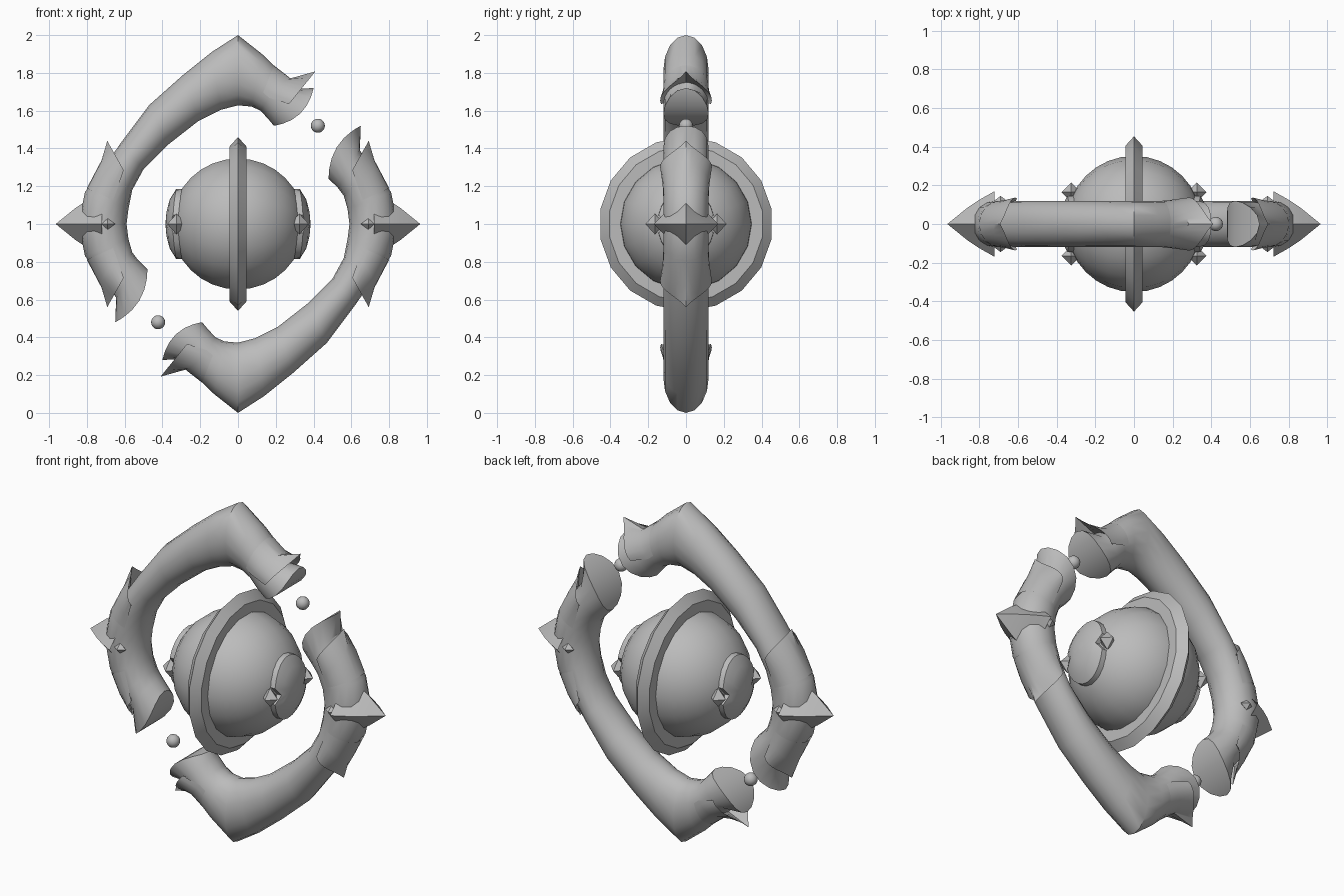
import bpy, bmesh, math
from mathutils import Vector

if "Cube" in bpy.data.objects:
    bpy.data.objects.remove(bpy.data.objects["Cube"])

grey = bpy.data.materials.new("plain_grey")
grey.diffuse_color = (0.5, 0.5, 0.5, 1)
grey.use_nodes = True
grey.node_tree.nodes["Principled BSDF"].inputs["Base Color"].default_value = grey.diffuse_color


def finish(bm, name, angle=35):
    bmesh.ops.recalc_face_normals(bm, faces=bm.faces)
    me = bpy.data.meshes.new(name)
    bm.to_mesh(me)
    bm.free()
    me.materials.append(grey)
    ob = bpy.data.objects.new(name, me)
    bpy.context.collection.objects.link(ob)
    bpy.context.view_layer.objects.active = ob
    ob.select_set(True)
    bpy.ops.object.shade_smooth_by_angle(angle=math.radians(angle))
    ob.select_set(False)
    return ob


def turn(p, s):
    # s = -1 is a half turn about the y axis through the centre
    return Vector((p[0] * s, p[1], 1 + (p[2] - 1) * s))


def section(outer, inner, t, half=0.12, scale=1.0):
    # point on an elliptical section; t = 0 is the outer side
    cx, cz = (outer[0] + inner[0]) / 2, (outer[1] + inner[1]) / 2
    ax, az = (outer[0] - cx) * scale, (outer[1] - cz) * scale
    c = math.cos(t)
    return (cx + ax * c, half * scale * math.sin(t), cz + az * c)


def skin(bm, rows, closed):
    vs = [[bm.verts.new(p) for p in r] for r in rows]
    n = len(vs[0])
    for a, b in zip(vs, vs[1:]):
        for i in range(n if closed else n - 1):
            j = (i + 1) % n
            bm.faces.new((a[i], a[j], b[j], b[i]))
    return vs


# Outer and inner edge of the frame arm, from top end to lower end
ARM = [((.40, 1.72), (.19, 1.52)), ((.31, 1.715), (.165, 1.55)),
       ((.24, 1.79), (.12, 1.60)), ((.127, 1.90), (.07, 1.622)),
       ((0, 2.0), (0, 1.628)), ((-.14, 1.91), (-.09, 1.605)),
       ((-.29, 1.79), (-.21, 1.545)), ((-.47, 1.63), (-.37, 1.42)),
       ((-.62, 1.43), (-.50, 1.29)), ((-.71, 1.30), (-.56, 1.18)),
       ((-.81, 1.17), (-.58, 1.08)), ((-.845, 1.0), (-.59, 1.0)),
       ((-.81, .83), (-.58, .92)), ((-.71, .70), (-.56, .85)),
       ((-.645, .61), (-.53, .81)), ((-.65, .48), (-.48, .76))]
N = 16


def arm(s, name):
    rows = []
    for k, (o, i) in enumerate(ARM):
        row = []
        for q in range(N):
            t = math.tau * q / N
            x, y, z = section(o, i, t)
            if k in (0, len(ARM) - 1):       # mouth edge bulges at its sides
                b = .05 * math.sin(t) ** 2
                d = (.69, -.72) if k == 0 else (.86, -.51)
                x, z = x + d[0] * b, z + d[1] * b
            row.append(turn((x, y, z), s))
        rows.append(row)
    bm = bmesh.new()
    vs = skin(bm, rows, True)
    for ring in (vs[0], vs[-1]):             # end caps, folded across the width
        for q in range(N // 2):
            a, b = ring[q], ring[q + 1]
            c, d = ring[(N - q - 1) % N], ring[(N - q) % N]
            bm.faces.new(list(dict.fromkeys((a, b, c, d))))
    finish(bm, name)


def cuff(s, name, base, mid, tip, side):
    # pointed collar wrapped over the outer side of an arm
    lim, m = math.radians(105), 8
    rows = [[], [], [], []]
    for q in range(-m, m + 1):
        t, w = lim * q / m, abs(q) / m
        edge = [tip[i] + (side[i] - tip[i]) * w ** .8 for i in (0, 1)]
        p = section(*mid, t, scale=1.03)
        e = Vector((edge[0], .137 * math.sin(t), edge[1]))
        rows[0].append(turn(section(*base, t, scale=1.0), s))
        rows[1].append(turn(Vector(p) * (1 - w * .5) +
                            Vector(section(*base, t, scale=1.03)) * w * .5, s))
        rows[2].append(turn(e, s))
        rows[3].append(turn(section(*mid, t, scale=.8), s))
    bm = bmesh.new()
    skin(bm, rows, False)
    finish(bm, name)


def diamond(name, centre, size):
    bm = bmesh.new()
    c = Vector(centre)
    ax = [Vector((size[0], 0, 0)), Vector((0, size[1], 0)), Vector((0, 0, size[2]))]
    p = {(i, g): bm.verts.new(c + ax[i] * g) for i in range(3) for g in (1, -1)}
    for a in (1, -1):
        for b in (1, -1):
            for d in (1, -1):
                bm.faces.new((p[0, a], p[1, b], p[2, d]))
    finish(bm, name, 10)


def panel(s, name):
    # raised notched shield on the side of the core
    bm = bmesh.new()
    rows, n, R = [], 24, .384
    for f, r in ((.02, R), (.35, R), (.7, R), (1, R - .008), (1.02, .32)):
        row = []
        for q in range(n):
            t = math.tau * q / n
            notch = .72 if q % 12 == 0 else 1
            y, z = .15 * math.cos(t) * f * notch, .185 * math.sin(t) * f
            row.append((s * math.sqrt(r * r - y * y - z * z), y, 1 + z))
        rows.append(row)
    vs = skin(bm, rows, True)
    bm.faces.new(vs[0])
    finish(bm, name)


for s, tag in ((1, "upper"), (-1, "lower")):
    arm(s, tag + "_frame_arm")
    up = (((-.80, 1.19), (-.58, 1.09)), ((-.72, 1.335), (-.56, 1.19)), (-.692, 1.44), (-.605, 1.285))
    flip = lambda v: (v[0], 2 - v[1])
    down = (tuple(map(flip, up[0])), tuple(map(flip, up[1])), flip(up[2]), flip(up[3]))
    cuff(s, tag + "_side_collar_a", *up)
    cuff(s, tag + "_side_collar_b", *down)
    cuff(s, tag + "_end_collar", ((.19, 1.84), (.10, 1.61)),
         ((.28, 1.765), (.15, 1.57)), (.41, 1.808), (.27, 1.635))

    # pointed side spike
    bm = bmesh.new()
    rows = [[turn((x, y * r, 1 + z * r), s) for y, z in ((1, 0), (0, 1), (-1, 0), (0, -1))]
            for x, r in ((-.72, .17), (-.80, .125), (-.86, .085))]
    vs = skin(bm, rows, True)
    tip = bm.verts.new(turn((-.965, 0, 1), s))
    for i in range(4):
        bm.faces.new((vs[-1][i], vs[-1][(i + 1) % 4], tip))
    finish(bm, tag + "_spike", 30)

    # small floating ball in the gap
    bm = bmesh.new()
    bmesh.ops.create_uvsphere(bm, u_segments=16, v_segments=10, radius=.037)
    bmesh.ops.translate(bm, verts=bm.verts, vec=(.423 * s, 0, 1 + .52 * s))
    finish(bm, tag + "_ball", 60)

    # core shields and studs
    panel(s, tag + "_core_shield")
    for g in (1, -1):
        diamond(tag + "_arm_stud", (-.69 * s, .115 * g, 1), (.04, .03, .03))
        diamond(tag + "_core_stud", (.325 * s, .165 * g, 1), (.05, .05, .055))

# Central core, poles along x
bm = bmesh.new()
bmesh.ops.create_uvsphere(bm, u_segments=18, v_segments=16, radius=.352)
for v in bm.verts:
    v.co = Vector((v.co.z, v.co.y, v.co.x + 1))
finish(bm, "core", 60)

# Bevelled ring around the core
bm = bmesh.new()
prof = [(-.045, .30), (-.045, .41), (0, .46), (.045, .41), (.045, .30)]
rows = [[(x, r * math.sin(math.tau * k / 18), 1 + r * math.cos(math.tau * k / 18))
         for k in range(18)] for x, r in prof]
skin(bm, rows + [rows[0]], True)
bmesh.ops.remove_doubles(bm, verts=bm.verts, dist=1e-5)
finish(bm, "core_ring", 15)
